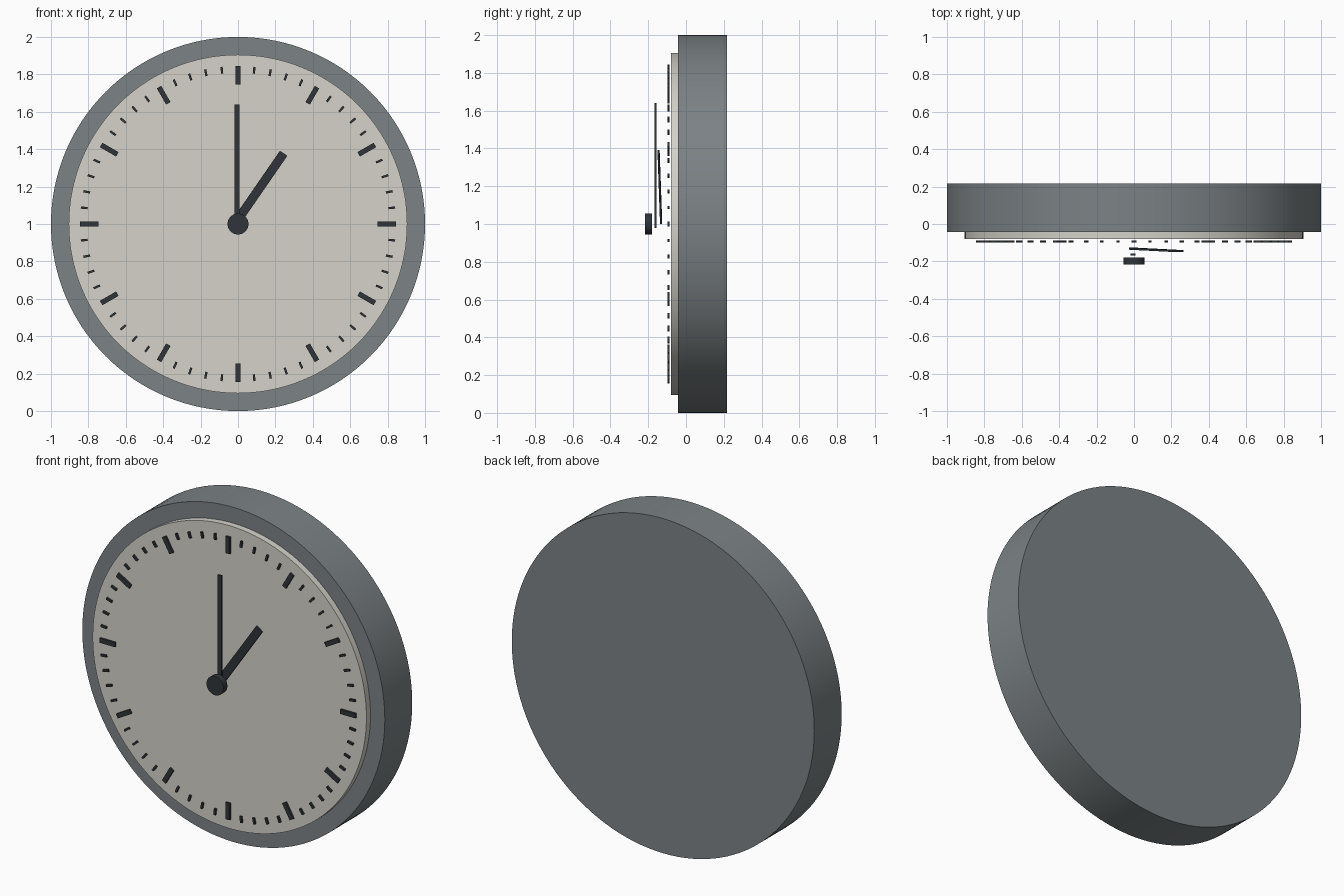
import bpy, bmesh, math
from mathutils import Matrix, Vector

if "Cube" in bpy.data.objects:
    bpy.data.objects.remove(bpy.data.objects["Cube"])

CENTRE = Vector((0, 0, 1))


def material(name, rgb):
    m = bpy.data.materials.new(name)
    m.diffuse_color = (*rgb, 1)
    m.use_nodes = True
    m.node_tree.nodes["Principled BSDF"].inputs["Base Color"].default_value = m.diffuse_color
    return m


CASE = material("slate", (0.20, 0.225, 0.235))
CREAM = material("cream", (0.66, 0.65, 0.59))
DARK = material("charcoal", (0.03, 0.036, 0.042))


def disc(name, radius, y_front, y_back, mat, sides):
    """Solid disc facing -y, centred on the dial axis."""
    bpy.ops.mesh.primitive_cylinder_add(
        vertices=sides, radius=radius, depth=y_back - y_front,
        location=(0, (y_front + y_back) / 2, CENTRE.z),
        rotation=(math.pi / 2, 0, 0))
    ob = bpy.context.object
    ob.name = name
    ob.data.materials.append(mat)
    bpy.ops.object.shade_smooth_by_angle(angle=math.radians(30))
    return ob


def mesh_object(name, bm, mat):
    mesh = bpy.data.meshes.new(name)
    bm.to_mesh(mesh)
    bm.free()
    mesh.materials.append(mat)
    ob = bpy.data.objects.new(name, mesh)
    bpy.context.collection.objects.link(ob)
    return ob


def hand(name, start, end, width, thickness):
    """Flat bar running between two points."""
    start, end = Vector(start), Vector(end)
    along = (end - start).normalized()
    side = along.cross(Vector((0, 1, 0))).normalized()
    normal = side.cross(along)
    axes = Matrix((side, normal, along)).transposed().to_4x4()
    scale = Matrix.Diagonal((width, thickness, (end - start).length, 1))
    bm = bmesh.new()
    bmesh.ops.create_cube(
        bm, size=1, matrix=Matrix.Translation((start + end) / 2) @ axes @ scale)
    bmesh.ops.recalc_face_normals(bm, faces=bm.faces)
    return mesh_object(name, bm, DARK)


def ticks(name, steps, r_in, r_out, width):
    """Ring of radial bars in front of the dial."""
    bm = bmesh.new()
    for i in steps:
        turn = Matrix.Rotation(math.radians(6 * i), 4, 'Y')
        place = Matrix.Translation((0, -0.093, (r_in + r_out) / 2))
        scale = Matrix.Diagonal((width, 0.012, r_out - r_in, 1))
        bmesh.ops.create_cube(
            bm, size=1, matrix=Matrix.Translation(CENTRE) @ turn @ place @ scale)
    return mesh_object(name, bm, DARK)


# Case and dial
disc("case", 1.0, -0.042, 0.217, CASE, 128)
disc("dial", 0.905, -0.08, -0.04, CREAM, 128)

# Hour and minute marks
ticks("hour_marks", range(0, 60, 5), 0.745, 0.845, 0.027)
ticks("minute_marks", [i for i in range(60) if i % 5], 0.808, 0.845, 0.012)

# Hands, the hour hand leaning slightly forward at its tip
hand("hour_hand", (-0.008, -0.132, 1.013), (0.244, -0.145, 1.378), 0.048, 0.011)
hand("minute_hand", (-0.005, -0.162, 0.98), (-0.005, -0.162, 1.64), 0.026, 0.011)

# Centre cap
disc("centre_cap", 0.056, -0.217, -0.18, DARK, 48)
